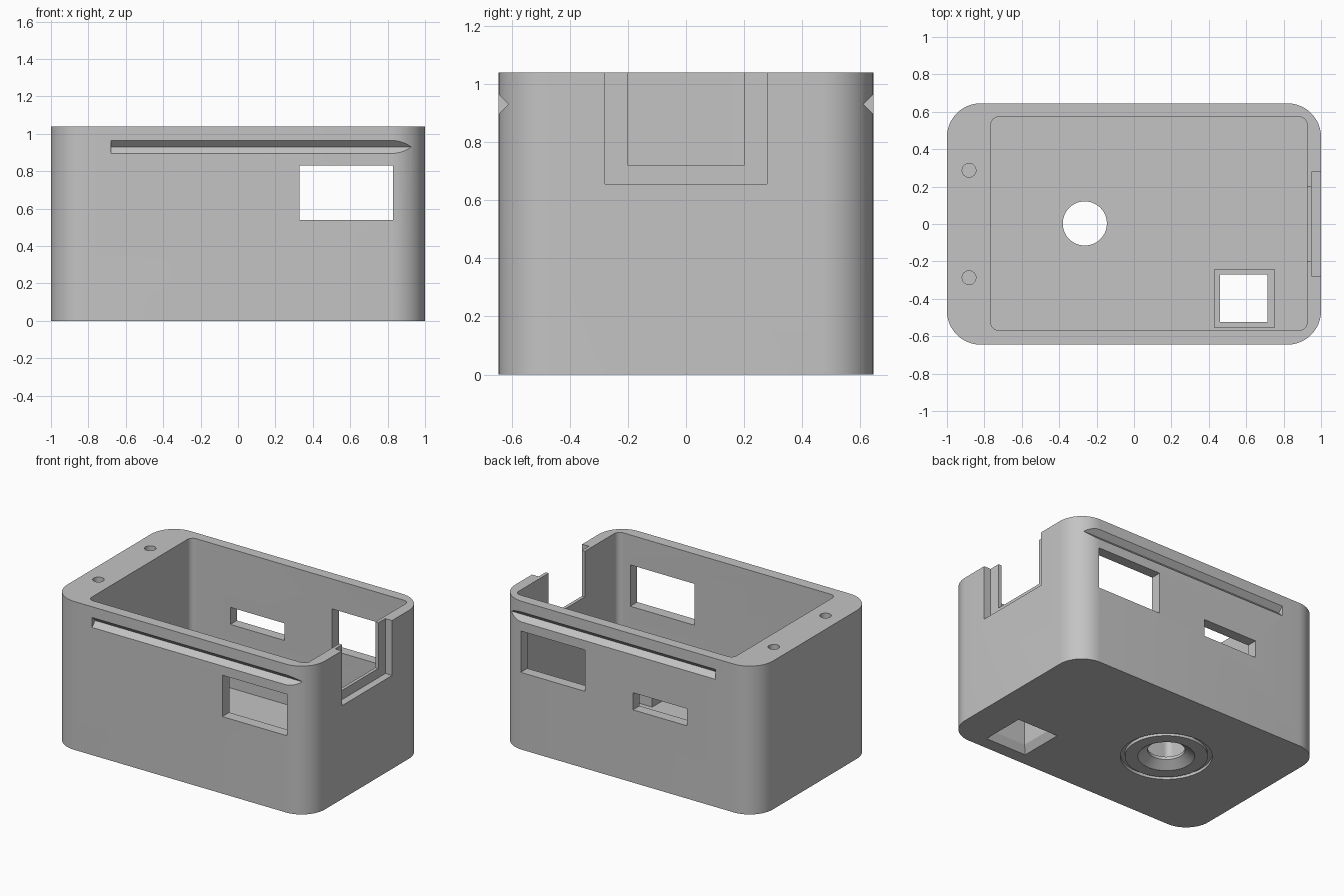
import bpy, bmesh, math

old = bpy.data.objects.get("Cube")
if old:
    bpy.data.objects.remove(old)

grey = bpy.data.materials.new("light_grey")
grey.use_nodes = True
colour = (0.55, 0.55, 0.55, 1)
grey.diffuse_color = colour
grey.node_tree.nodes["Principled BSDF"].inputs["Base Color"].default_value = colour


def loft(name, rings):
    """Solid through matching rings of points, capped at both ends."""
    bm = bmesh.new()
    loops = [[bm.verts.new(p) for p in ring] for ring in rings]
    n = len(loops[0])
    for a, b in zip(loops, loops[1:]):
        for i in range(n):
            j = (i + 1) % n
            bm.faces.new((a[i], a[j], b[j], b[i]))
    bm.faces.new(loops[0][::-1])
    bm.faces.new(loops[-1])
    bmesh.ops.recalc_face_normals(bm, faces=bm.faces)
    mesh = bpy.data.meshes.new(name)
    bm.to_mesh(mesh)
    bm.free()
    obj = bpy.data.objects.new(name, mesh)
    mesh.materials.append(grey)
    bpy.context.collection.objects.link(obj)
    return obj


def rounded(x0, x1, y0, y1, z, r, steps=12):
    """Ring in the shape of a rounded rectangle."""
    pts = []
    corners = [(x1 - r, y1 - r), (x0 + r, y1 - r), (x0 + r, y0 + r), (x1 - r, y0 + r)]
    for k, (cx, cy) in enumerate(corners):
        for i in range(steps + 1):
            a = math.pi / 2 * (k + i / steps)
            pts.append((cx + r * math.cos(a), cy + r * math.sin(a), z))
    return pts


def rect(x0, x1, y0, y1, z):
    return [(x0, y0, z), (x1, y0, z), (x1, y1, z), (x0, y1, z)]


def circle(x, y, z, r, n=48):
    return [(x + r * math.cos(math.tau * i / n), y + r * math.sin(math.tau * i / n), z)
            for i in range(n)]


def box(name, x0, x1, y0, y1, z0, z1):
    return loft(name, [rect(x0, x1, y0, y1, z) for z in (z0, z1)])


def combine(target, tool, operation="DIFFERENCE"):
    """Apply one boolean and discard the tool."""
    mod = target.modifiers.new(tool.name, "BOOLEAN")
    mod.operation = operation
    mod.solver = "EXACT"
    mod.object = tool
    bpy.context.view_layer.objects.active = target
    bpy.ops.object.modifier_apply(modifier=mod.name)
    bpy.data.objects.remove(tool)


HEIGHT, FLOOR, HALF_Y, OVER = 1.04, 0.065, 0.645, 1.2

# Outer body and open cavity
case = loft("case_body", [rounded(-1, 1, -HALF_Y, HALF_Y, z, 0.18) for z in (0, HEIGHT)])
combine(case, loft("cavity", [rounded(-0.765, 0.925, -0.568, 0.572, z, 0.04, 6)
                              for z in (FLOOR, OVER)]))

# Square shaft standing on the floor, flared at the underside
combine(case, box("shaft_wall", 0.43, 0.75, -0.555, -0.24, 0.03, 0.25), "UNION")
combine(case, loft("shaft_hole", [
    rect(0.425, 0.755, -0.56, -0.235, -0.01),
    rect(0.46, 0.715, -0.525, -0.27, 0.05),
    rect(0.46, 0.715, -0.525, -0.27, 0.4)]))

# Countersunk round hole with a ring groove around it
HX, HY = -0.263, 0.003
combine(case, loft("round_hole", [circle(HX, HY, z, r) for z, r in
                                  ((-0.01, 0.18), (0, 0.18), (0.045, 0.118), (0.2, 0.118))]))
ring = loft("ring_groove", [circle(HX, HY, z, 0.29) for z in (-0.02, 0.02)])
combine(ring, loft("ring_core", [circle(HX, HY, z, 0.262) for z in (-0.05, 0.05)]))
combine(case, ring)

# Matching windows front and back, and a small slot in the back
combine(case, box("large_windows", 0.33, 0.83, -0.8, 0.8, 0.54, 0.83))
combine(case, box("small_window", -0.46, -0.04, 0.4, 0.8, 0.51, 0.63))

# Stepped notch in the left end
combine(case, box("notch_outer", 0.948, 1.1, -0.278, 0.278, 0.655, OVER))
combine(case, box("notch_inner", 0.85, 1.1, -0.2, 0.2, 0.72, OVER))

# V grooves along both long sides, and screw holes in the rim
for side in (-1, 1):
    mouth, tip = side * (HALF_Y + 0.005), side * 0.61
    combine(case, loft("side_groove", [
        [(x, mouth, 0.89), (x, tip, 0.93), (x, mouth, 0.97)] for x in (-0.68, 1.1)]))
    combine(case, loft("screw_hole", [circle(-0.882, side * 0.287, z, 0.037, 24)
                                      for z in (0.75, OVER)]))

# Smooth the curves, keep the edges sharp
bpy.ops.object.select_all(action="DESELECT")
case.select_set(True)
bpy.context.view_layer.objects.active = case
bpy.ops.object.shade_smooth_by_angle(angle=math.radians(25))
